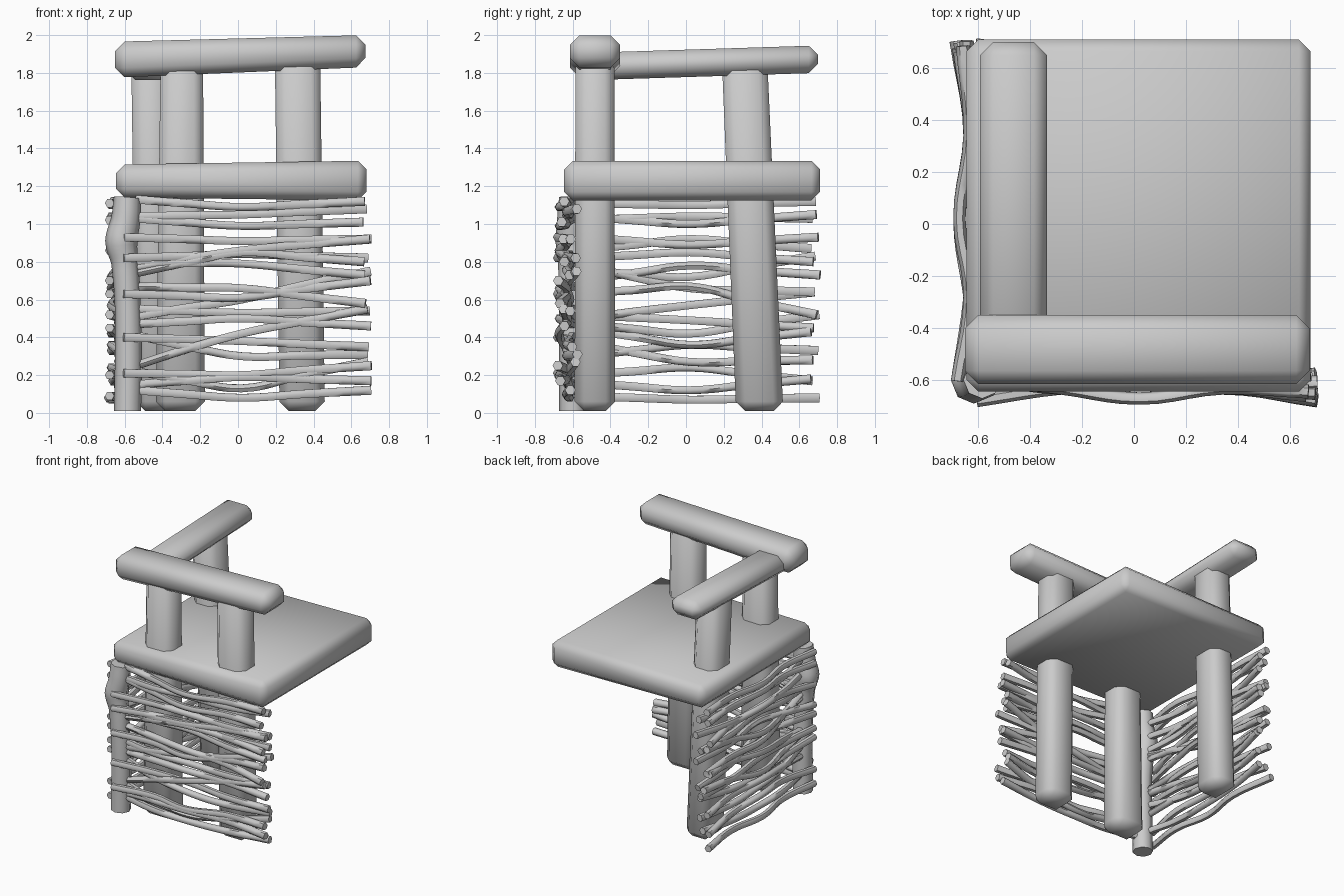
import bpy, bmesh, math, random
from mathutils import Vector

if "Cube" in bpy.data.objects:
    bpy.data.objects.remove(bpy.data.objects["Cube"])

random.seed(4)


def finish(ob, angle=50):
    bpy.ops.object.select_all(action='DESELECT')
    ob.select_set(True)
    bpy.context.view_layer.objects.active = ob
    bpy.ops.object.shade_smooth_by_angle(angle=math.radians(angle))


def beam(name, axis, end_a, end_b, bevel=0.05):
    """Chamfered timber between two end rectangles (pos, u0, u1, v0, v1)."""
    bm = bmesh.new()
    rings = []
    for pos, u0, u1, v0, v1 in (end_a, end_b):
        ring = []
        for u, v in ((u0, v0), (u1, v0), (u1, v1), (u0, v1)):
            co = [u, v]
            co.insert(axis, pos)
            ring.append(bm.verts.new(co))
        rings.append(ring)
    a, b = rings
    bm.faces.new(a)
    bm.faces.new(b)
    for i in range(4):
        j = (i + 1) % 4
        bm.faces.new((a[i], a[j], b[j], b[i]))
    bmesh.ops.recalc_face_normals(bm, faces=bm.faces)
    bmesh.ops.bevel(bm, geom=bm.edges[:], offset=bevel, segments=1,
                    profile=0.5, affect='EDGES')
    me = bpy.data.meshes.new(name)
    bm.to_mesh(me)
    bm.free()
    ob = bpy.data.objects.new(name, me)
    bpy.context.collection.objects.link(ob)
    finish(ob)


def tubes(name, paths, radius, resolution):
    """Mesh of tubes; each path is a list of (point, radius factor)."""
    cu = bpy.data.curves.new(name, 'CURVE')
    cu.dimensions = '3D'
    cu.bevel_depth = radius
    cu.bevel_resolution = resolution
    cu.resolution_u = 5
    cu.use_fill_caps = True
    for path in paths:
        sp = cu.splines.new('BEZIER')
        sp.bezier_points.add(len(path) - 1)
        for bp, (co, r) in zip(sp.bezier_points, path):
            bp.co = co
            bp.radius = r
            bp.handle_left_type = bp.handle_right_type = 'AUTO'
    ob = bpy.data.objects.new(name, cu)
    bpy.context.collection.objects.link(ob)
    bpy.ops.object.select_all(action='DESELECT')
    ob.select_set(True)
    bpy.context.view_layer.objects.active = ob
    bpy.ops.object.convert(target='MESH')
    finish(bpy.context.view_layer.objects.active, 60)


# Seat slab
beam("seat", 0, (-0.645, -0.645, 0.71, 1.14, 1.315), (0.68, -0.645, 0.71, 1.125, 1.335), 0.045)

# Three full-height posts
beam("front_left_post", 2, (0.01, -0.435, -0.175, -0.59, -0.375), (1.86, -0.41, -0.185, -0.585, -0.38))
beam("front_right_post", 2, (0.01, 0.22, 0.46, -0.59, -0.375), (1.88, 0.195, 0.435, -0.585, -0.38))
beam("back_left_post", 2, (0.01, -0.54, -0.33, 0.265, 0.515), (1.87, -0.565, -0.36, 0.19, 0.43))

# Back rest and arm rest rails
beam("front_rail", 0, (-0.65, -0.615, -0.35, 1.775, 1.965), (0.675, -0.615, -0.35, 1.83, 2.0))
beam("side_rail", 1, (-0.56, -0.592, -0.335, 1.76, 1.905), (0.70, -0.592, -0.335, 1.80, 1.945))

# Thin corner stake with a knot on its outer side
tubes("corner_stake", [[
    (Vector((-0.585, -0.60, 0.01)), 1.0), (Vector((-0.58, -0.60, 0.3)), 1.0),
    (Vector((-0.585, -0.605, 0.6)), 0.95), (Vector((-0.60, -0.605, 0.8)), 1.0),
    (Vector((-0.617, -0.605, 0.91)), 1.2), (Vector((-0.595, -0.605, 1.02)), 1.08),
    (Vector((-0.585, -0.60, 1.14)), 1.0)]], 0.072, 2)

# Woven branches: heights at the corner, the middle and the far end
FRONT = [
    (1.13, 1.09, 1.12), (1.04, 1.05, 1.08), (1.03, 0.99, 1.01), (0.93, 0.91, 0.92),
    (0.77, 0.86, 0.92), (0.82, 0.84, 0.82), (0.74, 0.85, 0.80), (0.80, 0.79, 0.73),
    (0.63, 0.61, 0.70), (0.51, 0.60, 0.75), (0.67, 0.66, 0.58), (0.55, 0.53, 0.54),
    (0.47, 0.50, 0.46), (0.40, 0.38, 0.35), (0.25, 0.42, 0.55), (0.41, 0.30, 0.31),
    (0.21, 0.20, 0.25), (0.22, 0.13, 0.27), (0.15, 0.19, 0.17), (0.12, 0.08, 0.12)]
LEFT = [
    (1.11, 1.10, 1.12), (1.04, 1.00, 1.05), (1.02, 1.04, 1.03), (0.93, 0.89, 0.93),
    (0.86, 0.92, 0.87), (0.82, 0.85, 0.80), (0.75, 0.72, 0.83), (0.70, 0.78, 0.73),
    (0.78, 0.66, 0.64), (0.63, 0.67, 0.52), (0.50, 0.57, 0.64), (0.52, 0.49, 0.45),
    (0.47, 0.42, 0.52), (0.45, 0.36, 0.43), (0.30, 0.36, 0.33), (0.37, 0.27, 0.28),
    (0.20, 0.24, 0.17), (0.16, 0.12, 0.18), (0.09, 0.07, 0.08)]


def weave(name, heights, swap, over_stake):
    paths = []
    for i, (z0, z1, z2) in enumerate(heights):
        over = i in over_stake
        start = -0.605 if over else -0.54
        end = random.uniform(0.66, 0.71)
        outer = i % 2 == 0
        offs = (0.68 if over else 0.60, 0.632, 0.672 if outer else 0.615, 0.632,
                random.uniform(0.64, 0.685) if outer else random.uniform(0.57, 0.62))
        stations = (start, -0.28, 0.02, 0.34, end)
        # ease the heights so the steep branches become gentle S curves
        zs = (z0, z0 * 0.5 + z1 * 0.5, z1, z1 * 0.5 + z2 * 0.5, z2)
        path = []
        for s, o, z, r in zip(stations, offs, zs, (1.0, 1.0, 0.95, 1.0, 1.1)):
            co = Vector((-o, s, z)) if swap else Vector((s, -o, z))
            path.append((co, r))
        paths.append(path)
    tubes(name, paths, 0.025, 1)


weave("front_woven_branches", FRONT, False, (3, 5, 8, 13, 16))
weave("left_woven_branches", LEFT, True, (0, 2, 4, 7, 9, 11, 13, 16, 18))
